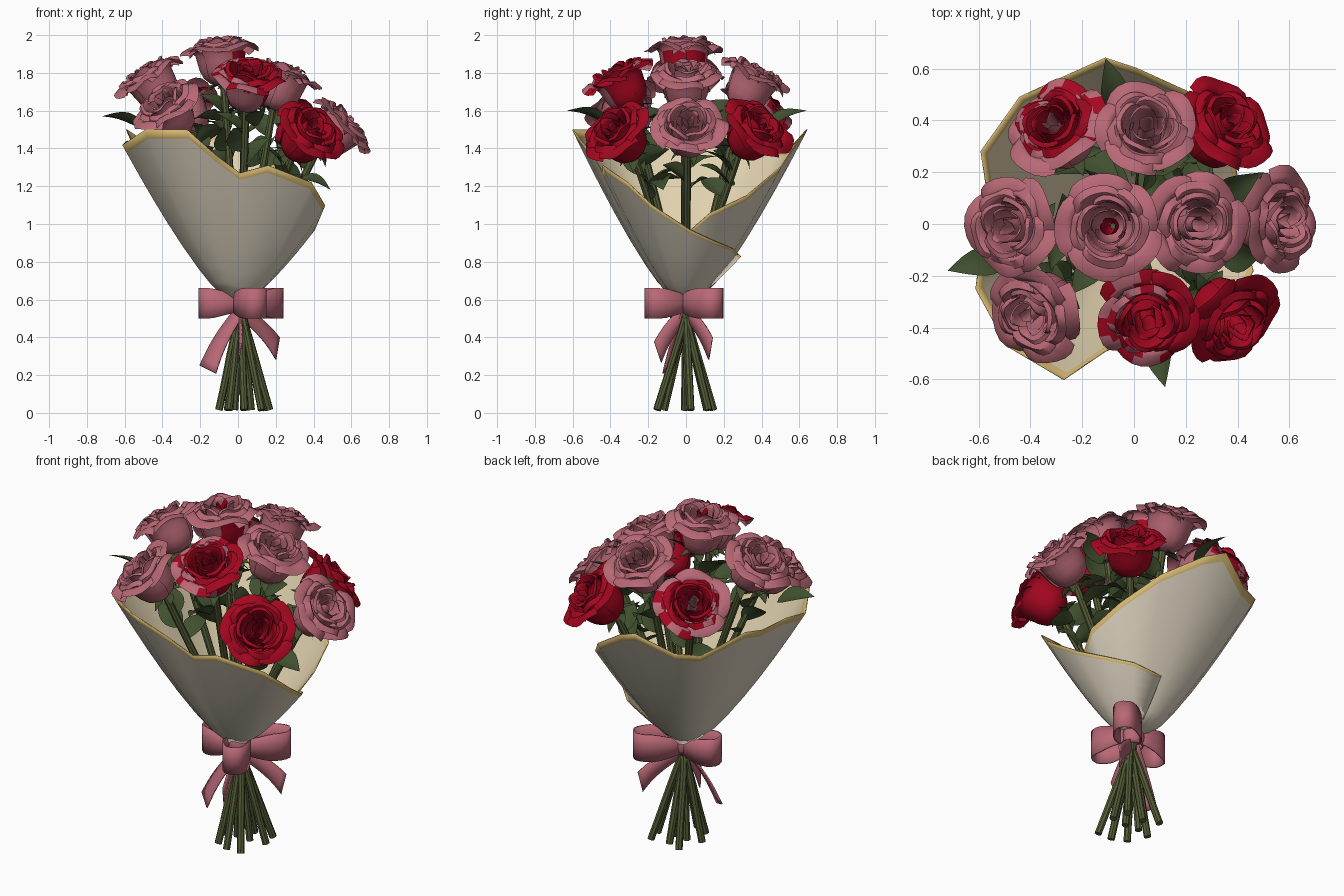
import bpy, bmesh, math, random
from mathutils import Vector, Quaternion

random.seed(4)
if "Cube" in bpy.data.objects:
    bpy.data.objects.remove(bpy.data.objects["Cube"])


def material(name, rgb):
    m = bpy.data.materials.new(name)
    m.use_nodes = True
    color = (*rgb, 1)
    m.diffuse_color = color
    bsdf = m.node_tree.nodes["Principled BSDF"]
    bsdf.inputs["Base Color"].default_value = color
    bsdf.inputs["Roughness"].default_value = 0.8
    return m


PINK = material("dusty pink", (0.48, 0.14, 0.18))
RED = material("deep red", (0.37, 0.002, 0.014))
STEM = material("stem green", (0.085, 0.105, 0.036))
LEAF = material("leaf green", (0.052, 0.08, 0.028))
CREAM = material("cream paper", (0.73, 0.66, 0.53))
LINING = material("warm paper lining", (0.74, 0.63, 0.42))
GOLD = material("gold trim", (0.66, 0.47, 0.16))


def add_grid(bm, us, vs, point, mat=lambda u, v: 0):
    """Add a sheet of quads sampled from point(u, v)."""
    rows = [[bm.verts.new(point(u, v)) for u in us] for v in vs]
    for j in range(len(vs) - 1):
        for i in range(len(us) - 1):
            f = bm.faces.new((rows[j][i], rows[j][i + 1], rows[j + 1][i + 1], rows[j + 1][i]))
            f.material_index = mat((us[i] + us[i + 1]) / 2, (vs[j] + vs[j + 1]) / 2)


def finish(bm, name, mats, thickness=0.0, angle=50, inner=0):
    me = bpy.data.meshes.new(name)
    bm.to_mesh(me)
    bm.free()
    ob = bpy.data.objects.new(name, me)
    bpy.context.collection.objects.link(ob)
    for m in mats:
        me.materials.append(m)
    bpy.ops.object.select_all(action="DESELECT")
    ob.select_set(True)
    bpy.context.view_layer.objects.active = ob
    bpy.ops.object.shade_smooth_by_angle(angle=math.radians(angle))
    if thickness:
        mod = ob.modifiers.new("thickness", "SOLIDIFY")
        mod.thickness = thickness
        mod.offset = 0
        mod.material_offset = inner


def steps(a, b, n):
    return [a + (b - a) * i / n for i in range(n + 1)]


def bezier(p, t):
    s = 1 - t
    return p[0] * s**3 + 3 * p[1] * s * s * t + 3 * p[2] * s * t * t + p[3] * t**3


# Petal rings from outside in: count, angular width, radius curve, height curve
RINGS = [
    (5, 2.0, (0.01, 0.19, 0.06, 0.205), (0, 0, 0.28, 0.21)),
    (5, 1.9, (0.01, 0.17, 0.06, 0.16), (0.01, 0.02, 0.3, 0.23)),
    (4, 2.1, (0.01, 0.14, 0.05, 0.115), (0.02, 0.04, 0.29, 0.245)),
    (3, 2.6, (0.01, 0.1, 0.04, 0.07), (0.04, 0.07, 0.27, 0.25)),
    (2, 3.6, (0.01, 0.05, 0.02, 0.032), (0.06, 0.09, 0.25, 0.248)),
]


def make_rose(name, base, axis, rule):
    quat = axis.to_track_quat("Z", "Y")
    bm = bmesh.new()
    for k, (count, width, rad, hgt) in enumerate(RINGS):
        start = random.uniform(0, 6)
        for n in range(count):
            mid = start + n * math.tau / count + random.uniform(-0.1, 0.1)
            grow = random.uniform(0.94, 1.05)
            curl = random.uniform(0, 0.03) if k < 2 else 0
            phase = random.uniform(0, 6)
            facing = quat @ Vector((math.cos(mid), math.sin(mid), 0))

            def petal(u, t):
                a = mid + u * width / 2 * (0.75 + 0.25 * math.sin(math.pi * t))
                round_off = 1 - 0.13 * abs(u) ** 3 * t
                r = bezier(rad, t) * grow * (1 + 0.07 * u * min(1, 3 * t))
                r *= 1 - 0.1 * abs(u) ** 4 * t
                z = bezier(hgt, t) * round_off - curl * t**5
                z += 0.012 * t**3 * math.sin(4 * u + phase)
                return base + quat @ Vector((r * math.cos(a), r * math.sin(a), z))

            add_grid(bm, steps(-1, 1, 8), steps(0, 1, 8), petal,
                     lambda u, t: rule(k, facing, t, math.sin(5 * u + 9 * t + phase) > 0))
    finish(bm, name, [PINK, RED], angle=60)


def add_leaf(bm, base, tip, width, roll=0.0):
    along = tip - base
    side = along.cross(Vector((0, 0, 1)))
    side = side.normalized() if side.length > 1e-4 else Vector((1, 0, 0))
    side = Quaternion(along.normalized(), roll) @ side
    up = side.cross(along).normalized()

    def blade(v, u):
        w = width * math.sin(math.pi * min(1, 0.04 + 0.96 * u) ** 0.8)
        lift = 0.1 * along.length * math.sin(math.pi * u) + 0.3 * abs(v) * w
        return base + along * u + side * w * v + up * lift
    add_grid(bm, (-1, -0.5, 0, 0.5, 1), steps(0, 1, 7), blade)


# Bloom colour rules: ring, facing direction, height along petal, patch flag
def pink(k, d, t, patch):
    return 0


def red(k, d, t, patch):
    return 1


def red_heart(k, d, t, patch):
    return int(k in (2, 3) or (k == 1 and (patch or d.x > 0))
               or (k == 0 and patch and t > 0.6 and d.x + d.y > 0))


def pink_cheek(k, d, t, patch):
    return int(k > 1 or d.x > 0.45 or (patch and (k == 1 or t > 0.75)))


def red_cup(k, d, t, patch):
    return int(k == 4 or (k == 0 and d.x > 0 and t < 0.65))


# Roses with their stems, sepals and stem leaves
ROSES = [
    (-0.32, 0.39, 1.65, red_heart), (0.05, 0.38, 1.81, pink), (0.375, 0.4, 1.53, red),
    (-0.49, -0.01, 1.81, pink), (-0.1, -0.01, 1.96, red_cup), (0.25, 0.0, 1.82, pink),
    (0.585, 0.01, 1.54, pink), (-0.405, -0.355, 1.65, pink), (0.055, -0.375, 1.81, pink_cheek),
    (0.405, -0.39, 1.51, red),
]
leaves = bmesh.new()
for i, (x, y, z, rule) in enumerate(ROSES, 1):
    face = Vector((x, y, z))
    axis = (face - Vector((0, 0, 1.05))).normalized()
    base = face - axis * 0.225
    make_rose(f"rose_{i}", base, axis, rule)

    foot = Vector((0.045 - 0.25 * x, -0.35 * y + random.uniform(-0.025, 0.025), 0.015))
    neck = Vector((0.015 + 0.04 * x, 0.07 * y, 0.6))
    cu = bpy.data.curves.new(f"stem_{i}", "CURVE")
    cu.dimensions = "3D"
    cu.bevel_depth = 0.02
    cu.bevel_resolution = 2
    cu.use_fill_caps = True
    cu.resolution_u = 6
    sp = cu.splines.new("BEZIER")
    sp.bezier_points.add(2)
    for bp, co in zip(sp.bezier_points, (foot, neck, base + axis * 0.02)):
        bp.co = co
        bp.handle_left_type = bp.handle_right_type = "AUTO"
    cu.materials.append(STEM)
    stem = bpy.data.objects.new(f"stem_{i}", cu)
    bpy.context.collection.objects.link(stem)
    bpy.ops.object.select_all(action="DESELECT")
    stem.select_set(True)
    bpy.context.view_layer.objects.active = stem
    bpy.ops.object.convert(target="MESH")
    bpy.ops.object.shade_smooth_by_angle()

    quat = axis.to_track_quat("Z", "Y")
    for n in range(5):
        a = n * math.tau / 5
        out = quat @ Vector((math.cos(a), math.sin(a), -0.2))
        add_leaf(leaves, base, base + out * 0.11, 0.028)
    for frac in (0.7, 0.78, 0.86, 0.94):
        p = neck.lerp(base, frac)
        a = random.uniform(0, math.tau)
        out = Vector((math.cos(a), math.sin(a), random.uniform(0.2, 1.0)))
        out = (out - Vector((x, y, 0)) * 0.8).normalized()
        add_leaf(leaves, p, p + out * random.uniform(0.17, 0.21), 0.06, random.uniform(-1.2, 1.2))

# Outer leaves showing past the blooms
for b, t in [((-0.5, -0.15, 1.5), (-0.72, -0.18, 1.57)), ((0.1, -0.4, 1.52), (0.12, -0.63, 1.6)),
             ((-0.08, 0.42, 1.5), (-0.11, 0.64, 1.6)), ((0.33, -0.12, 1.24), (0.49, -0.12, 1.18)),
             ((0.33, 0.12, 1.5), (0.5, 0.2, 1.6)), ((-0.1, -0.12, 1.55), (-0.24, -0.27, 1.55))]:
    add_leaf(leaves, Vector(b), Vector(t), 0.06, 0.4)
finish(leaves, "leaves", [LEAF])

# Paper wrap: an overlapping sheet rising from the neck to a wavy rim
RIM = [(0.35, -0.02, 0.93), (0.4, 0.13, 1.06), (0.36, 0.32, 1.15), (0.22, 0.5, 1.3),
       (0, 0.6, 1.45), (-0.12, 0.64, 1.5), (-0.32, 0.55, 1.4), (-0.45, 0.49, 1.4),
       (-0.6, 0.28, 1.5), (-0.57, 0.08, 1.43), (-0.6, -0.1, 1.44), (-0.62, -0.25, 1.42),
       (-0.5, -0.47, 1.5), (-0.28, -0.6, 1.5), (-0.12, -0.49, 1.36), (0, -0.44, 1.27),
       (0.15, -0.44, 1.31), (0.38, -0.31, 1.22), (0.45, -0.18, 1.1), (0.395, 0.02, 0.97),
       (0.31, 0.15, 0.91), (0.2, 0.25, 0.87), (0.04, 0.29, 0.83)]


def paper(u, v):
    x, y, z = RIM[u]
    s = 0.1 + 0.9 * v**0.8
    return Vector((x * s + 0.01, y * s, 0.6 + (z - 0.6) * v))


bm = bmesh.new()
add_grid(bm, range(len(RIM)), (0, 0.1, 0.2, 0.35, 0.5, 0.65, 0.8, 0.95, 1), paper,
         lambda u, v: int(v > 0.95))
finish(bm, "paper_wrap", [CREAM, GOLD, LINING, GOLD], 0.006, inner=2)

# Ribbon bow: three loops, three tails and a knot
bow = bmesh.new()
for deg, length in ((185, 0.22), (295, 0.23), (40, 0.27)):
    c, s = math.cos(math.radians(deg)), math.sin(math.radians(deg))

    def loop(u, v):
        a = u * math.tau
        r = length * (1 - math.cos(a)) / 2
        w = 0.07 * math.copysign(abs(math.sin(a)) ** 0.7, math.sin(a))
        h = 0.04 + 0.04 * min(1, r / 0.16)
        return Vector((0.015 + c * r + s * w, s * r - c * w, 0.58 + h * v))
    add_grid(bow, steps(0, 1, 20), (-1, 0, 1), loop)
for end, side in (((-0.16, -0.085, 0.23), (0.8, -0.7, -0.4)), ((0.21, 0.13, 0.34), (0.15, 0.15, 0.9)),
                  ((0.01, -0.15, 0.32), (0.15, -0.3, 0.9))):
    end, side = Vector(end), Vector(side).normalized()
    top = Vector((0.01, 0, 0.54))

    def tail(u, t):
        bulge = Vector((end.x, end.y, 0)) * 0.1 * math.sin(math.pi * t)
        return top.lerp(end, t) + bulge + side * u * (0.035 + 0.025 * t)
    add_grid(bow, (-1, 0, 1), steps(0, 1, 8), tail)
finish(bow, "ribbon_bow", [PINK], 0.008)

knot = bmesh.new()
add_grid(knot, steps(0, math.tau, 16), steps(-1, 1, 4), lambda a, v: Vector(
    (0.01 + math.cos(a) * (0.065 - 0.012 * v * v), math.sin(a) * (0.065 - 0.012 * v * v),
     0.58 + 0.05 * v)))
finish(knot, "ribbon_knot", [PINK], 0.006)
